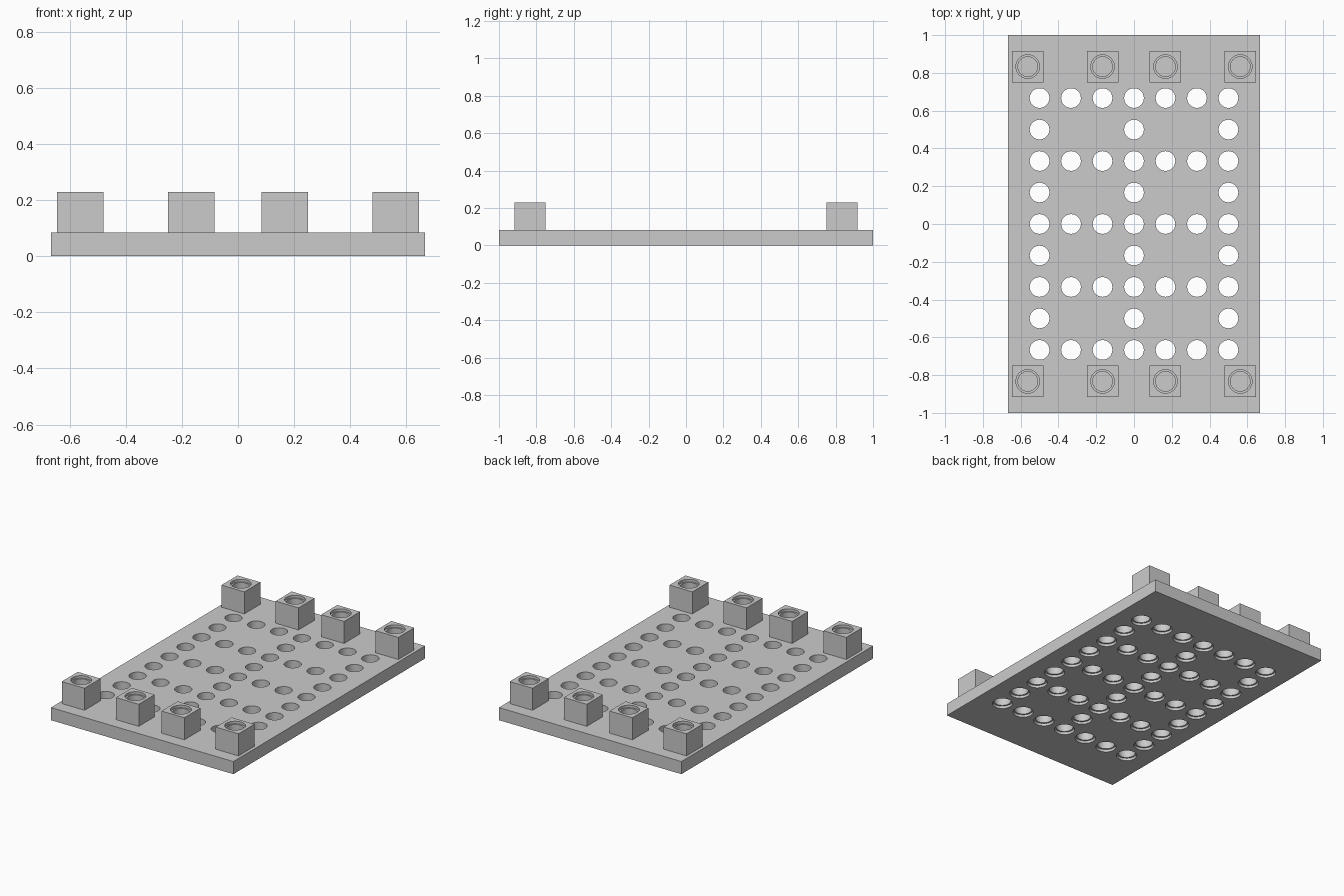
import bpy
from mathutils import Matrix
import bmesh

cube = bpy.data.objects.get("Cube")
if cube:
    bpy.data.objects.remove(cube, do_unlink=True)

U = 1 / 12                      # base module
PLATE_TOP = U
BLOCK_TOP = 2.75 * U
HOLE_R, RECESS_R, RECESS_D = 0.625 * U, 0.75 * U, 0.2 * U
SIDES = 32

grey = bpy.data.materials.new("plain grey")
grey.use_nodes = True
colour = (0.6, 0.6, 0.6, 1)
grey.diffuse_color = colour
grey.node_tree.nodes["Principled BSDF"].inputs["Base Color"].default_value = colour


def finish(name, bm):
    mesh = bpy.data.meshes.new(name)
    bm.to_mesh(mesh)
    bm.free()
    mesh.materials.append(grey)
    obj = bpy.data.objects.new(name, mesh)
    bpy.context.collection.objects.link(obj)
    return obj


def add_box(bm, size, centre):
    bmesh.ops.create_cube(bm, size=1, matrix=Matrix.Translation(centre) @ Matrix.Diagonal((*size, 1)))


def add_cylinder(bm, x, y, radius, z0, z1):
    bmesh.ops.create_cone(bm, cap_ends=True, segments=SIDES, radius1=radius, radius2=radius,
                          depth=z1 - z0, matrix=Matrix.Translation((x, y, (z0 + z1) / 2)))


def cut(target, name, cylinders):
    bm = bmesh.new()
    for c in cylinders:
        add_cylinder(bm, *c)
    cutter = finish(name, bm)
    cutter.hide_render = True
    mod = target.modifiers.new(name, "BOOLEAN")
    mod.operation = "DIFFERENCE"
    mod.solver = "EXACT"
    mod.object = cutter
    bpy.context.view_layer.objects.active = target
    bpy.ops.object.modifier_apply(modifier=mod.name)
    bpy.data.objects.remove(cutter, do_unlink=True)


def smooth(obj):
    bpy.ops.object.select_all(action="DESELECT")
    obj.select_set(True)
    bpy.context.view_layer.objects.active = obj
    bpy.ops.object.shade_smooth_by_angle()


# Base plate
bm = bmesh.new()
add_box(bm, (16 * U, 24 * U, PLATE_TOP), (0, 0, PLATE_TOP / 2))
plate = finish("base_plate", bm)

# Full rows of seven holes alternate with rows of three
holes = [(2 * i * U, 2 * j * U) for j in range(-4, 5) for i in range(-3, 4)
         if j % 2 == 0 or i % 3 == 0]
cut(plate, "through_holes", [(x, y, HOLE_R, -0.1, 0.2) for x, y in holes])
cut(plate, "underside_recesses", [(x, y, RECESS_R, -0.1, RECESS_D) for x, y in holes])
smooth(plate)

# Socket blocks along both ends, each with a stepped round pocket
for row, y in (("front", -10 * U), ("back", 10 * U)):
    for label, x in (("outer_right", -6.75 * U), ("inner_right", -2 * U),
                     ("inner_left", 2 * U), ("outer_left", 6.75 * U)):
        bm = bmesh.new()
        add_box(bm, (2 * U, 2 * U, BLOCK_TOP - PLATE_TOP), (x, y, (BLOCK_TOP + PLATE_TOP) / 2))
        block = finish(f"{row}_{label}_block", bm)
        cut(block, "pocket", [(x, y, HOLE_R, PLATE_TOP + 0.25 * U, 0.4)])
        cut(block, "pocket_recess", [(x, y, RECESS_R, BLOCK_TOP - RECESS_D, 0.4)])
        smooth(block)
